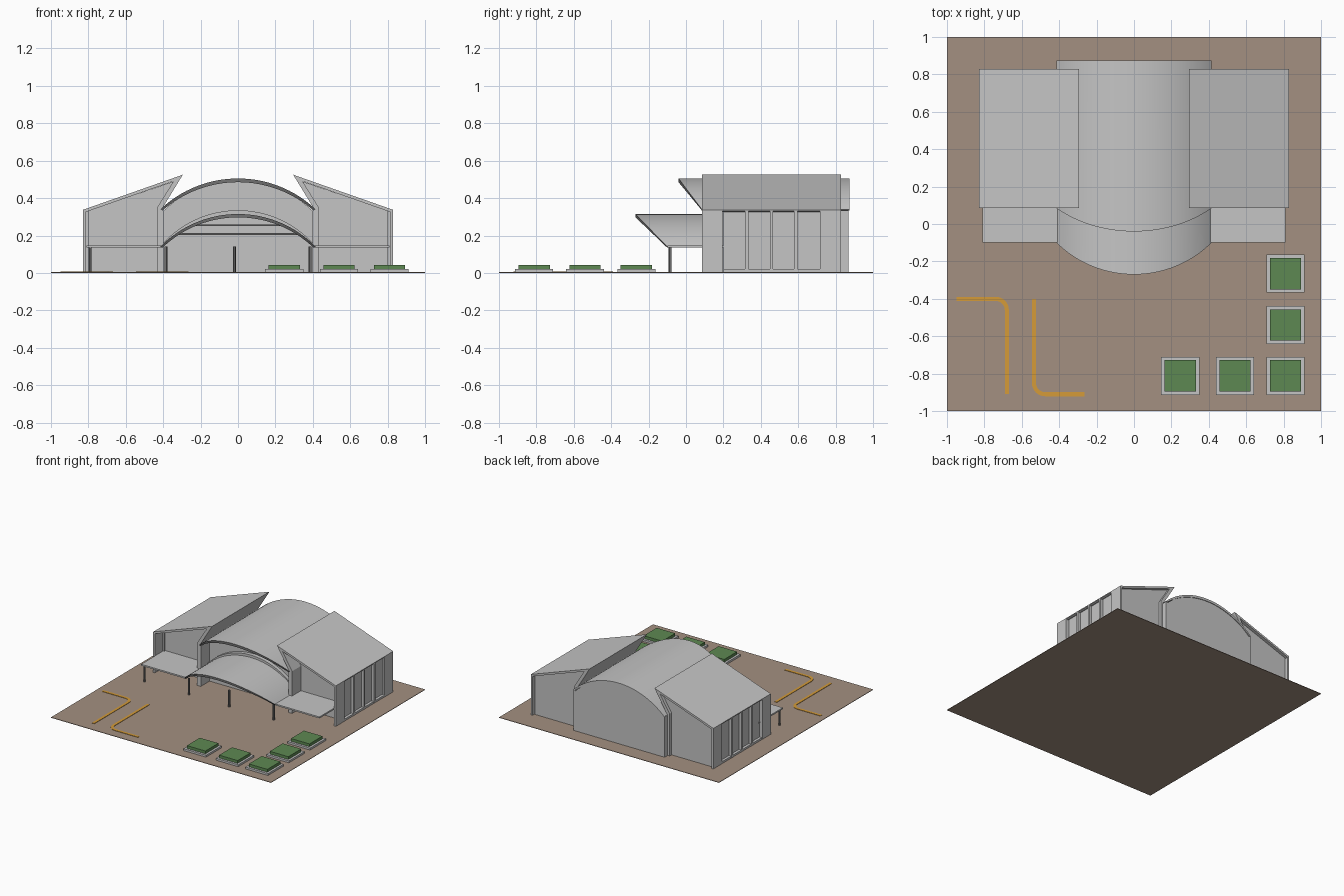
import bpy, bmesh, math

cube = bpy.data.objects.get("Cube")
if cube:
    bpy.data.objects.remove(cube)


def material(name, r, g, b):
    m = bpy.data.materials.new(name)
    m.use_nodes = True
    m.diffuse_color = (r, g, b, 1)
    m.node_tree.nodes["Principled BSDF"].inputs["Base Color"].default_value = (r, g, b, 1)
    return m


CONCRETE = material("light grey concrete", 0.56, 0.56, 0.56)
DARK = material("dark grey metal", 0.17, 0.17, 0.17)
PAVING = material("brown paving", 0.37, 0.28, 0.22)
GREEN = material("hedge green", 0.11, 0.25, 0.085)
ORANGE = material("orange paint", 0.66, 0.33, 0.04)


def finish(name, bm, *mats, smooth=False):
    bmesh.ops.recalc_face_normals(bm, faces=bm.faces)
    mesh = bpy.data.meshes.new(name)
    bm.to_mesh(mesh)
    bm.free()
    for m in mats:
        mesh.materials.append(m)
    ob = bpy.data.objects.new(name, mesh)
    bpy.context.collection.objects.link(ob)
    if smooth:
        bpy.ops.object.select_all(action='DESELECT')
        ob.select_set(True)
        bpy.context.view_layer.objects.active = ob
        bpy.ops.object.shade_smooth_by_angle(angle=math.radians(30))
    return ob


def box(name, x, y, z, mat):
    bm = bmesh.new()
    bmesh.ops.create_cube(bm, size=1)
    for v in bm.verts:
        for i, (a, b) in enumerate((x, y, z)):
            v.co[i] = (a + b) / 2 + v.co[i] * (b - a)
    return finish(name, bm, mat)


def prism(name, outline, y0, y1, mat, smooth=False):
    """Extrude an x-z outline along y."""
    bm = bmesh.new()
    face = bm.faces.new([bm.verts.new((x, y0, z)) for x, z in outline])
    ext = bmesh.ops.extrude_face_region(bm, geom=[face])
    moved = [g for g in ext["geom"] if isinstance(g, bmesh.types.BMVert)]
    bmesh.ops.translate(bm, vec=(0, y1 - y0, 0), verts=moved)
    return finish(name, bm, mat, smooth=smooth)


def arc(half, z0, rise, n=32):
    """Points of a circular arch from -half to half."""
    r = (half * half + rise * rise) / (2 * rise)
    a = math.asin(half / r)
    return [(r * math.sin(t), z0 + rise - r + r * math.cos(t))
            for t in (a * (2 * i / n - 1) for i in range(n + 1))]


def vault(name, half, z0, rise, thick, y_side, y_mid, y_back):
    """Arched shell whose front edge leans forward toward the crown."""
    outer = arc(half, z0, rise)
    inner = arc(half - thick * 0.6, z0 - thick * 0.3, rise - thick * 0.7)
    bm = bmesh.new()
    rings = []
    for (xo, zo), (xi, zi) in zip(outer, inner):
        y = y_side + (y_mid - y_side) * (zo - z0) / rise
        rings.append([bm.verts.new(p) for p in
                      ((xo, y, zo), (xo, y_back, zo), (xi, y_back, zi), (xi, y, zi))])
    for a, b in zip(rings, rings[1:]):
        for i in range(4):
            j = (i + 1) % 4
            f = bm.faces.new((a[i], a[j], b[j], b[i]))
            f.material_index = 1 if i == 3 else 0   # dark front fascia
    bm.faces.new(rings[0])
    bm.faces.new(rings[-1])
    return finish(name, bm, CONCRETE, DARK, smooth=True)


def ribbon(name, path, width, z0, z1, mat):
    """Flat painted strip along an x-y path."""
    bm = bmesh.new()
    rows = []
    for i, (x, y) in enumerate(path):
        ax, ay = path[max(i - 1, 0)]
        bx, by = path[min(i + 1, len(path) - 1)]
        d = math.hypot(bx - ax, by - ay)
        nx, ny = (ay - by) / d * width / 2, (bx - ax) / d * width / 2
        rows.append([bm.verts.new((x + s * nx, y + s * ny, z1)) for s in (1, -1)])
    faces = [bm.faces.new((a[0], a[1], b[1], b[0])) for a, b in zip(rows, rows[1:])]
    ext = bmesh.ops.extrude_face_region(bm, geom=faces)
    for g in ext["geom"]:
        if isinstance(g, bmesh.types.BMVert):
            g.co.z = z0
    return finish(name, bm, mat)


def bend(cx, cy, r, a0, a1, n=8):
    return [(cx + r * math.cos(math.radians(a0 + (a1 - a0) * i / n)),
             cy + r * math.sin(math.radians(a0 + (a1 - a0) * i / n))) for i in range(n + 1)]


# Ground
box("ground", (-1, 1), (-1, 1), (0, 0.004), PAVING)
BASE = 0.002

# Central hall
FRONT, RECESS = 0.085, 0.2
vault("hall_roof", 0.415, 0.34, 0.165, 0.02, FRONT, -0.04, 0.875)
prism("hall_body", [(-0.4, BASE)] + arc(0.4, 0.33, 0.165) + [(0.4, BASE)],
      RECESS, 0.87, CONCRETE, smooth=True)
vault("entrance_canopy", 0.415, 0.14, 0.175, 0.018, -0.1, -0.27, RECESS + 0.01)
trim = arc(0.4, 0.16, 0.175)
prism("arch_trim", trim + [(x, z - 0.02) for x, z in reversed(trim)],
      RECESS - 0.03, RECESS + 0.005, CONCRETE, smooth=True)

# Entrance beams
for label, half, z in (("upper", 0.25, 0.255), ("lower", 0.325, 0.208)):
    box(label + "_entrance_beam", (-half, half), (RECESS - 0.02, RECESS + 0.005),
        (z - 0.005, z + 0.005), DARK)

# Wings, mirrored left and right
OUTER = [(0.83, 0.33), (0.83, 0.337), (0.295, 0.525), (0.405, 0.345), (0.405, BASE)]
INNER = [(0.432, BASE), (0.432, 0.35), (0.345, 0.49), (0.815, 0.325)]
BODY = [(0.42, BASE), (0.42, 0.35), (0.335, 0.492), (0.808, 0.329), (0.808, BASE)]
WINDOWS = [(0.195, 0.315), (0.335, 0.45), (0.465, 0.578), (0.597, 0.717)]
BACK = 0.83

for side, s in (("left", 1), ("right", -1)):
    def flip(pts):
        return [(s * x, z) for x, z in pts]

    def span(a, b):
        return tuple(sorted((s * a, s * b)))

    prism(side + "_wing_roof", flip(OUTER + INNER), FRONT, BACK, CONCRETE)
    prism(side + "_wing_body", flip(BODY), RECESS, BACK - 0.025, CONCRETE)
    box(side + "_hall_wall", span(0.398, 0.415), (FRONT, 0.87), (BASE, 0.335), CONCRETE)

    # Outer wall: piers and sill around recessed panels
    edges = [FRONT] + [e for w in WINDOWS for e in w] + [BACK]
    for i in range(0, len(edges), 2):
        box(f"{side}_wing_pier_{i // 2 + 1}", span(0.815 if i in (0, 8) else 0.8, 0.83),
            (edges[i], edges[i + 1]), (BASE, 0.33), CONCRETE)
    box(side + "_wing_sill", span(0.8, 0.829), (RECESS, 0.72), (BASE, 0.02), CONCRETE)
    box(side + "_window_jamb", span(0.8, 0.829), (0.185, 0.196), (BASE, 0.33), CONCRETE)

    # Flat porch roof
    box(side + "_porch_roof", span(0.41, 0.81), (-0.1, RECESS + 0.01), (0.135, 0.147), CONCRETE)

# Porch posts
for i, x in enumerate((-0.79, -0.385, -0.02, 0.385)):
    bm = bmesh.new()
    bmesh.ops.create_cone(bm, cap_ends=True, segments=12, radius1=0.008, radius2=0.008, depth=0.138)
    bmesh.ops.translate(bm, vec=(x, -0.085, BASE + 0.069), verts=bm.verts)
    finish(f"porch_post_{i + 1}", bm, DARK, smooth=True)

# Planters
for i, (x, y) in enumerate(((0.81, -0.265), (0.81, -0.54), (0.81, -0.812),
                            (0.54, -0.812), (0.247, -0.812))):
    box(f"planter_curb_{i + 1}", (x - 0.102, x + 0.102), (y - 0.102, y + 0.102), (BASE, 0.02), CONCRETE)
    box(f"planter_hedge_{i + 1}", (x - 0.084, x + 0.084), (y - 0.084, y + 0.084), (0.018, 0.043), GREEN)

# Painted driveway lines
ribbon("driveway_line_outer", [(-0.95, -0.4)] + bend(-0.74, -0.46, 0.06, 90, 0) + [(-0.68, -0.91)],
       0.022, 0.003, 0.007, ORANGE)
ribbon("driveway_line_inner", [(-0.535, -0.4)] + bend(-0.475, -0.85, 0.06, 180, 270) + [(-0.265, -0.91)],
       0.022, 0.003, 0.007, ORANGE)
